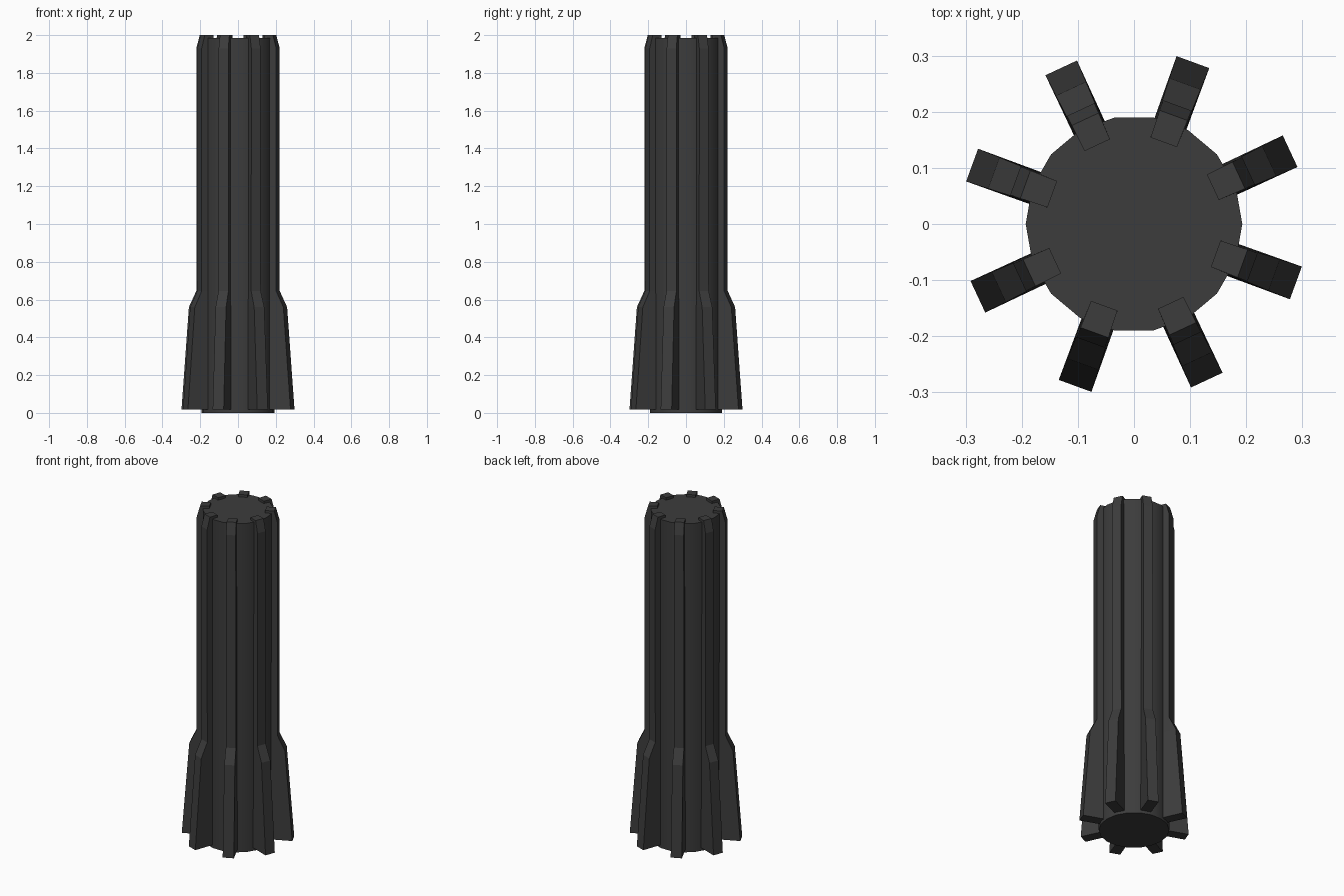
import bpy, bmesh, math

if "Cube" in bpy.data.objects:
    bpy.data.objects.remove(bpy.data.objects["Cube"])

dark = bpy.data.materials.new("dark_grey")
dark.diffuse_color = (0.045, 0.045, 0.045, 1)
dark.use_nodes = True
dark.node_tree.nodes["Principled BSDF"].inputs["Base Color"].default_value = dark.diffuse_color


def finish(obj, name):
    obj.name = name
    obj.data.materials.append(dark)


# Central shaft, 18 sided with a vertex on the x axis
bpy.ops.mesh.primitive_cylinder_add(vertices=18, radius=0.193, depth=1.985,
                                    location=(0, 0, 0.9925), rotation=(0, 0, math.radians(90)))
shaft = bpy.context.object
bpy.ops.object.transform_apply(location=True, rotation=True)
bpy.ops.object.shade_smooth_by_angle(angle=math.radians(30))
finish(shaft, "shaft")

# Rib levels: height, outer radius, outer half width, inner half width
INNER = 0.155
LEVELS = [(0.018, 0.307, 0.031, 0.030),
          (0.56, 0.266, 0.0295, 0.028),
          (0.645, 0.225, 0.028, 0.0265),
          (1.93, 0.225, 0.027, 0.0255),
          (2.0, 0.206, 0.0265, 0.025)]


def make_rib(name, angle):
    c, s = math.cos(angle), math.sin(angle)
    bm = bmesh.new()
    rings = []
    for z, r, wo, wi in LEVELS:
        section = [(INNER, -wi), (r, -wo), (r, wo), (INNER, wi)]
        rings.append([bm.verts.new((u * c - v * s, u * s + v * c, z)) for u, v in section])
    for a, b in zip(rings, rings[1:]):
        for i in range(4):
            j = (i + 1) % 4
            bm.faces.new((a[i], a[j], b[j], b[i]))
    bm.faces.new(rings[0][::-1])
    bm.faces.new(rings[-1])
    bmesh.ops.recalc_face_normals(bm, faces=bm.faces)
    mesh = bpy.data.meshes.new(name)
    bm.to_mesh(mesh)
    bm.free()
    obj = bpy.data.objects.new(name, mesh)
    bpy.context.collection.objects.link(obj)
    finish(obj, name)


# Eight flared ribs around the shaft
for k in range(8):
    make_rib(f"rib_{k + 1}", math.radians(25 + 45 * k))
